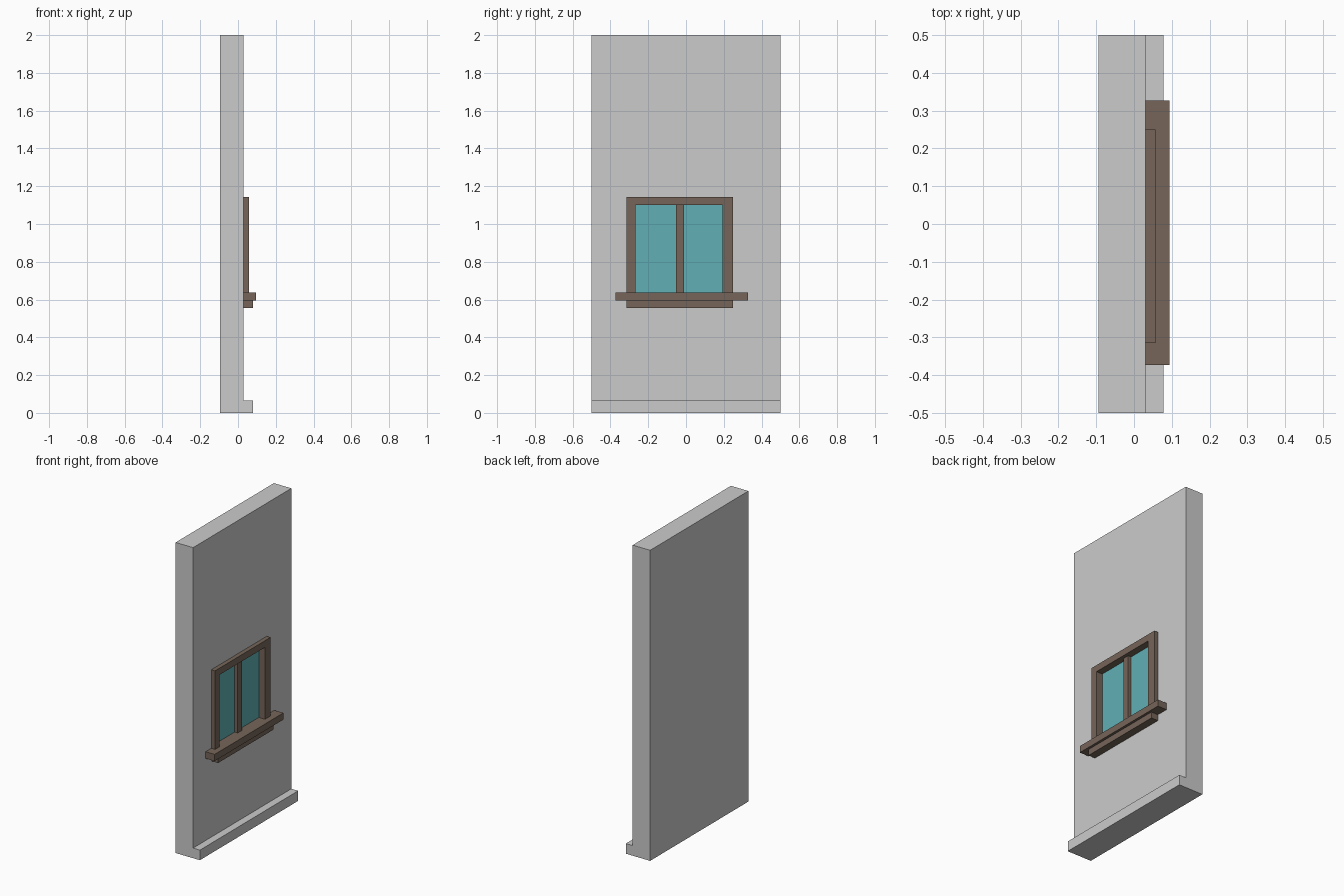
import bpy, bmesh

if "Cube" in bpy.data.objects:
    bpy.data.objects.remove(bpy.data.objects["Cube"])


def material(name, rgb):
    m = bpy.data.materials.new(name)
    m.diffuse_color = (*rgb, 1)
    m.use_nodes = True
    m.node_tree.nodes["Principled BSDF"].inputs["Base Color"].default_value = m.diffuse_color
    return m


def finish(name, bm, mat=None):
    bmesh.ops.recalc_face_normals(bm, faces=bm.faces)
    me = bpy.data.meshes.new(name)
    bm.to_mesh(me)
    bm.free()
    ob = bpy.data.objects.new(name, me)
    bpy.context.collection.objects.link(ob)
    if mat:
        me.materials.append(mat)
    return ob


def box(name, x, y, z, mat=None):
    bm = bmesh.new()
    bmesh.ops.create_cube(bm, size=1)
    for v in bm.verts:
        v.co = [r[0] if c < 0 else r[1] for c, r in zip(v.co, (x, y, z))]
    return finish(name, bm, mat)


wood = material("wood", (0.18, 0.13, 0.10))
glass = material("glass", (0.12, 0.43, 0.46))

BACK, FACE, PLINTH, SILL = -0.0945, 0.03, 0.0785, 0.0945   # wall and ledge depths
PANE, MULL, FRAME = 0.013, 0.035, 0.057                    # window depths
Y0, Y1, IN0, IN1 = -0.315, 0.25, -0.268, 0.193             # frame outside / inside
Z0, ZIN, Z1 = 0.637, 1.10, 1.143                           # sill top, head bottom, head top

# Wall with plinth: L profile extruded along y
bm = bmesh.new()
profile = [(BACK, 0), (PLINTH, 0), (PLINTH, 0.065), (FACE, 0.065), (FACE, 2), (BACK, 2)]
f = bm.faces.new([bm.verts.new((x, -0.5, z)) for x, z in profile])
ext = bmesh.ops.extrude_face_region(bm, geom=[f])["geom"]
bmesh.ops.translate(bm, vec=(0, 1, 0), verts=[v for v in ext if isinstance(v, bmesh.types.BMVert)])
wall = finish("wall", bm)

# Shallow window pocket cut into the wall
cutter = box("window_pocket_cutter", (0.003, 0.2), (-0.295, 0.225), (0.615, 1.12))
cutter.hide_render = True
cutter.hide_viewport = True
mod = wall.modifiers.new("pocket", "BOOLEAN")
mod.operation = "DIFFERENCE"
mod.solver = "EXACT"
mod.object = cutter

# Panes and central mullion
box("window_glass", (0.005, PANE), (IN0 - 0.01, IN1 + 0.01), (Z0 - 0.01, ZIN + 0.01), glass)
box("mullion", (PANE - 0.004, MULL), (-0.053, -0.011), (Z0 - 0.005, ZIN + 0.005), wood)

# Frame jambs and head
for name, y in (("left_jamb", (Y0, IN0)), ("right_jamb", (IN1, Y1))):
    box(name, (0.004, FRAME), y, (Z0, ZIN), wood)
box("frame_head", (0.004, FRAME), (Y0, Y1), (ZIN, Z1), wood)

# Sill and the apron beneath it
box("sill", (0.004, SILL), (-0.373, 0.327), (0.594, Z0), wood)
box("sill_apron", (FACE - 0.01, PLINTH), (Y0, Y1), (0.555, 0.594), wood)
